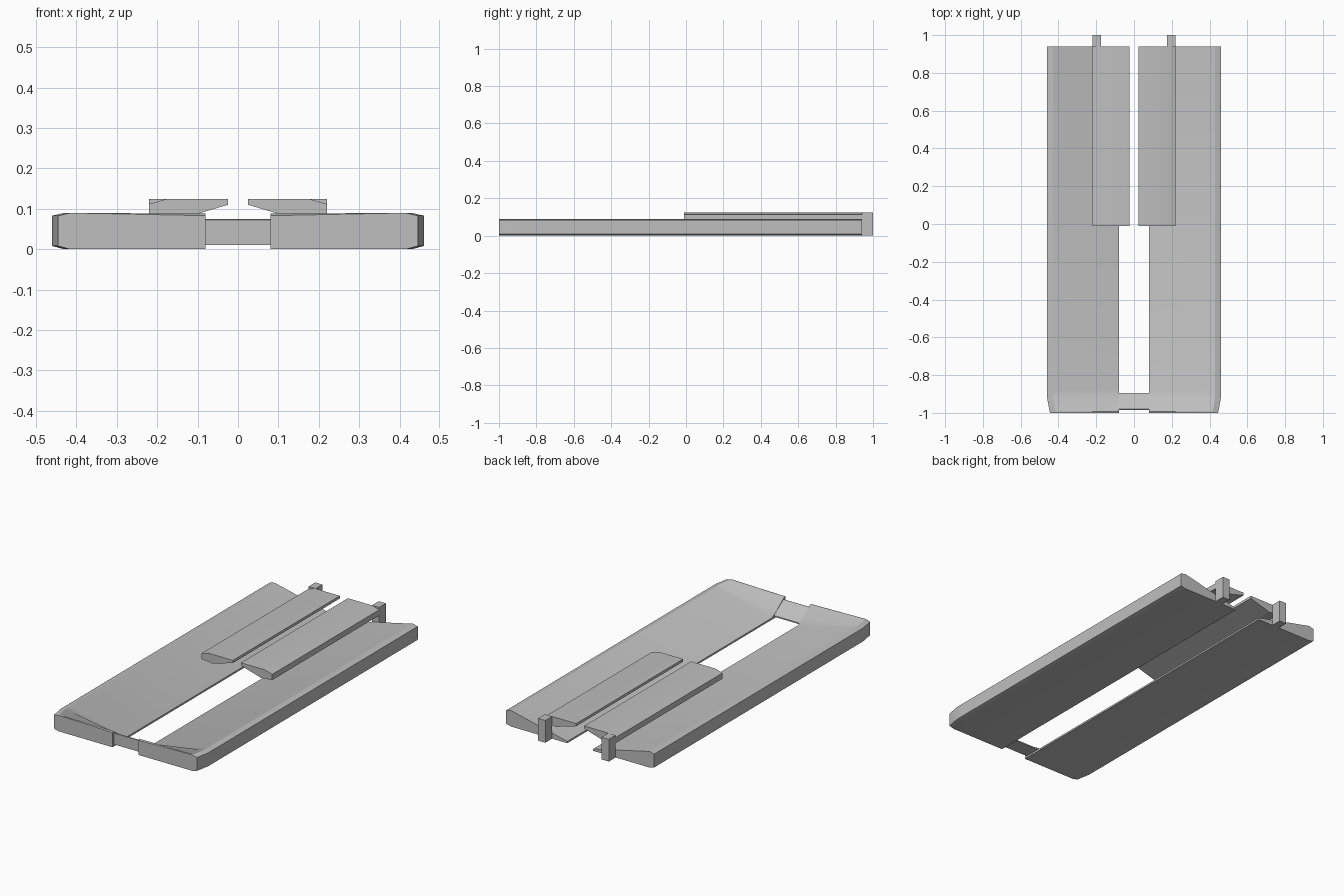
import bpy
import bmesh
import math

cube = bpy.data.objects.get("Cube")
if cube:
    bpy.data.objects.remove(cube, do_unlink=True)

# One plain grey for the whole model
GREY = (0.52, 0.52, 0.52, 1.0)
grey = bpy.data.materials.new("plain_grey")
grey.use_nodes = True
grey.diffuse_color = GREY
grey.node_tree.nodes["Principled BSDF"].inputs["Base Color"].default_value = GREY


def loft(name, rings):
    """Join matching rings of points into a closed solid."""
    bm = bmesh.new()
    loops = [[bm.verts.new(p) for p in ring] for ring in rings]
    n = len(loops[0])
    for a, b in zip(loops, loops[1:]):
        for i in range(n):
            j = (i + 1) % n
            bm.faces.new((a[i], a[j], b[j], b[i]))
    bm.faces.new(loops[0])
    bm.faces.new(loops[-1])
    bmesh.ops.recalc_face_normals(bm, faces=bm.faces)
    mesh = bpy.data.meshes.new(name)
    bm.to_mesh(mesh)
    bm.free()
    mesh.materials.append(grey)
    obj = bpy.data.objects.new(name, mesh)
    bpy.context.collection.objects.link(obj)
    bpy.ops.object.select_all(action="DESELECT")
    obj.select_set(True)
    bpy.context.view_layer.objects.active = obj
    bpy.ops.object.shade_smooth_by_angle(angle=math.radians(20))
    return obj


def extrude_y(name, profile, y0, y1):
    return loft(name, [[(x, y, z) for x, z in profile] for y in (y0, y1)])


def plank_ring(side, y, outer, inner_top):
    """Wedge section: tall at the outer side, inner_top high at the slot."""
    section = [(0.08, 0.0), (outer - 0.03, 0.0), (outer, 0.008),
               (outer, 0.083), (outer - 0.03, 0.09), (0.08, inner_top)]
    return [(side * x, y, z) for x, z in section]


RAIL = [(0.025, 0.125), (0.175, 0.125), (0.22, 0.112),
        (0.22, 0.08), (0.15, 0.073), (0.025, 0.11)]
POST = [(0.175, 0.0), (0.22, 0.0), (0.22, 0.125), (0.175, 0.125)]

for side, label in ((1, "left"), (-1, "right")):
    # Long wedge plank rising to a full-height front wall
    loft(label + "_plank", [
        plank_ring(side, -1.0, 0.445, 0.083),
        plank_ring(side, -0.992, 0.447, 0.088),
        plank_ring(side, -0.92, 0.46, 0.036),
        plank_ring(side, -0.88, 0.46, 0.01),
        plank_ring(side, 0.94, 0.46, 0.01)])
    # Raised rail, held above the plank by the rear post
    extrude_y(label + "_rail", [(side * x, z) for x, z in RAIL], -0.01, 0.94)
    extrude_y(label + "_rear_post", [(side * x, z) for x, z in POST], 0.94, 1.0)

# Wedge link between the planks at the front
LINK = [(-0.985, 0.01), (-0.895, 0.01), (-0.895, 0.017), (-0.98, 0.075), (-0.985, 0.073)]
loft("front_link", [[(x, y, z) for y, z in LINK] for x in (-0.08, 0.08)])
